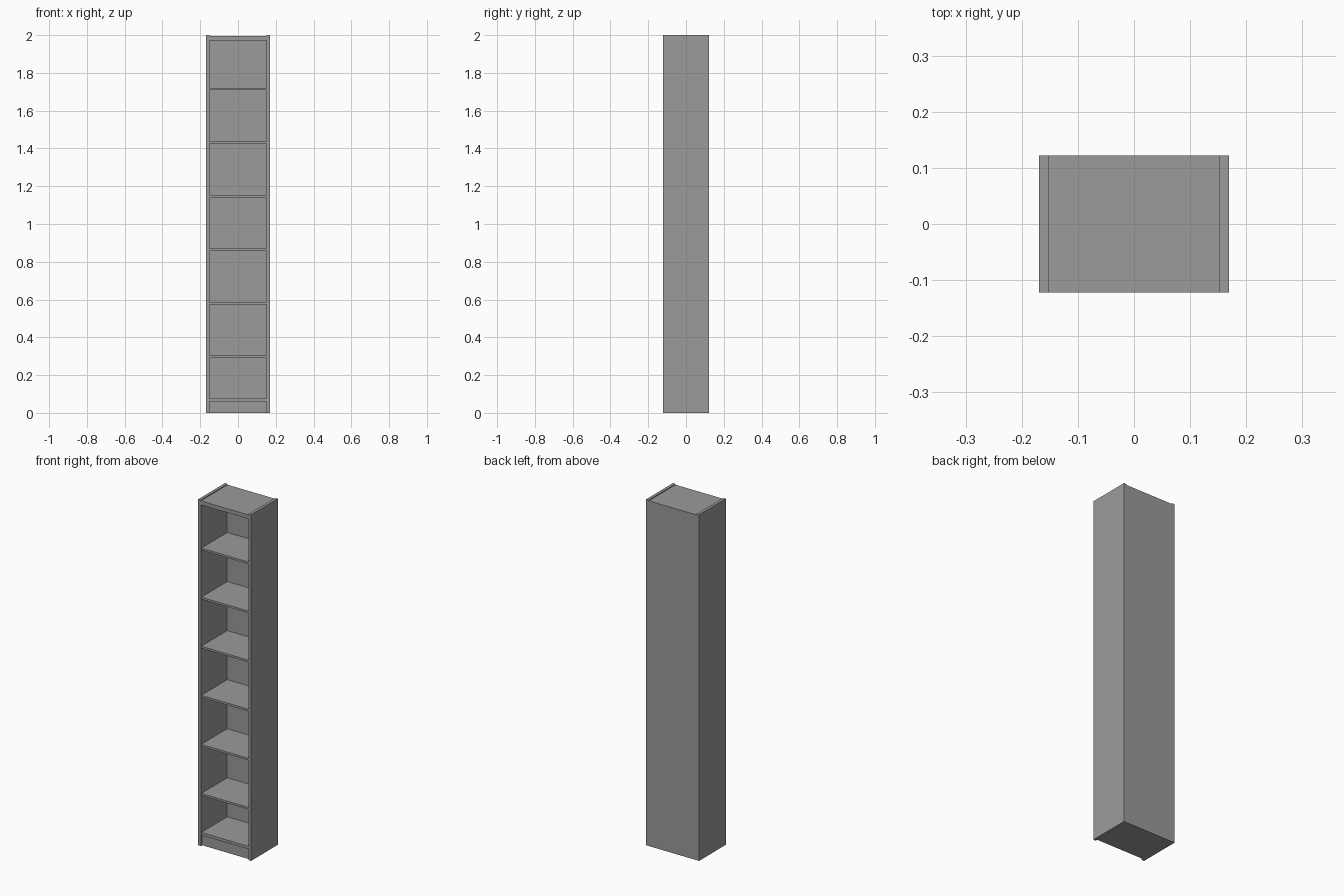
import bpy

if "Cube" in bpy.data.objects:
    bpy.data.objects.remove(bpy.data.objects["Cube"])

W, D, H = 0.169, 0.122, 2.0      # half width, half depth, height
T = 0.0168                       # side board thickness
BACK = 0.003                     # back panel thickness
INNER = W - T

# darker grey finish shared by all boards
grey = bpy.data.materials.new("dark_grey")
grey.diffuse_color = (0.326, 0.326, 0.326, 1)
grey.use_nodes = True
grey.node_tree.nodes["Principled BSDF"].inputs["Base Color"].default_value = grey.diffuse_color


def box(name, x0, x1, y0, y1, z0, z1):
    bpy.ops.mesh.primitive_cube_add(
        size=1, location=((x0 + x1) / 2, (y0 + y1) / 2, (z0 + z1) / 2))
    ob = bpy.context.object
    ob.name = name
    ob.scale = (x1 - x0, y1 - y0, z1 - z0)
    bpy.ops.object.transform_apply(location=False, rotation=False, scale=True)
    ob.data.materials.append(grey)
    return ob


# tall side boards
box("left_side", -W, -INNER, -D, D, 0, H)
box("right_side", INNER, W, -D, D, 0, H)

# back panel between the sides, up to the top board
box("back_panel", -INNER, INNER, D - BACK, D, 0, 1.995)

# top board, flush with the front and slightly below the side tops
box("top_board", -INNER, INNER, -D, D - BACK, 1.972, 1.995)

# plinth set back from the front, with the bottom board on it
box("plinth", -INNER, INNER, -D + 0.012, D - BACK, 0, 0.061)
box("bottom_board", -INNER, INNER, -D + 0.004, D - BACK, 0.061, 0.077)

# six evenly spaced shelves
for i in range(6):
    z = 0.2965 + i * 0.2836
    box(f"shelf_{i + 1}", -INNER, INNER, -D + 0.004, D - BACK, z - 0.006, z + 0.006)
